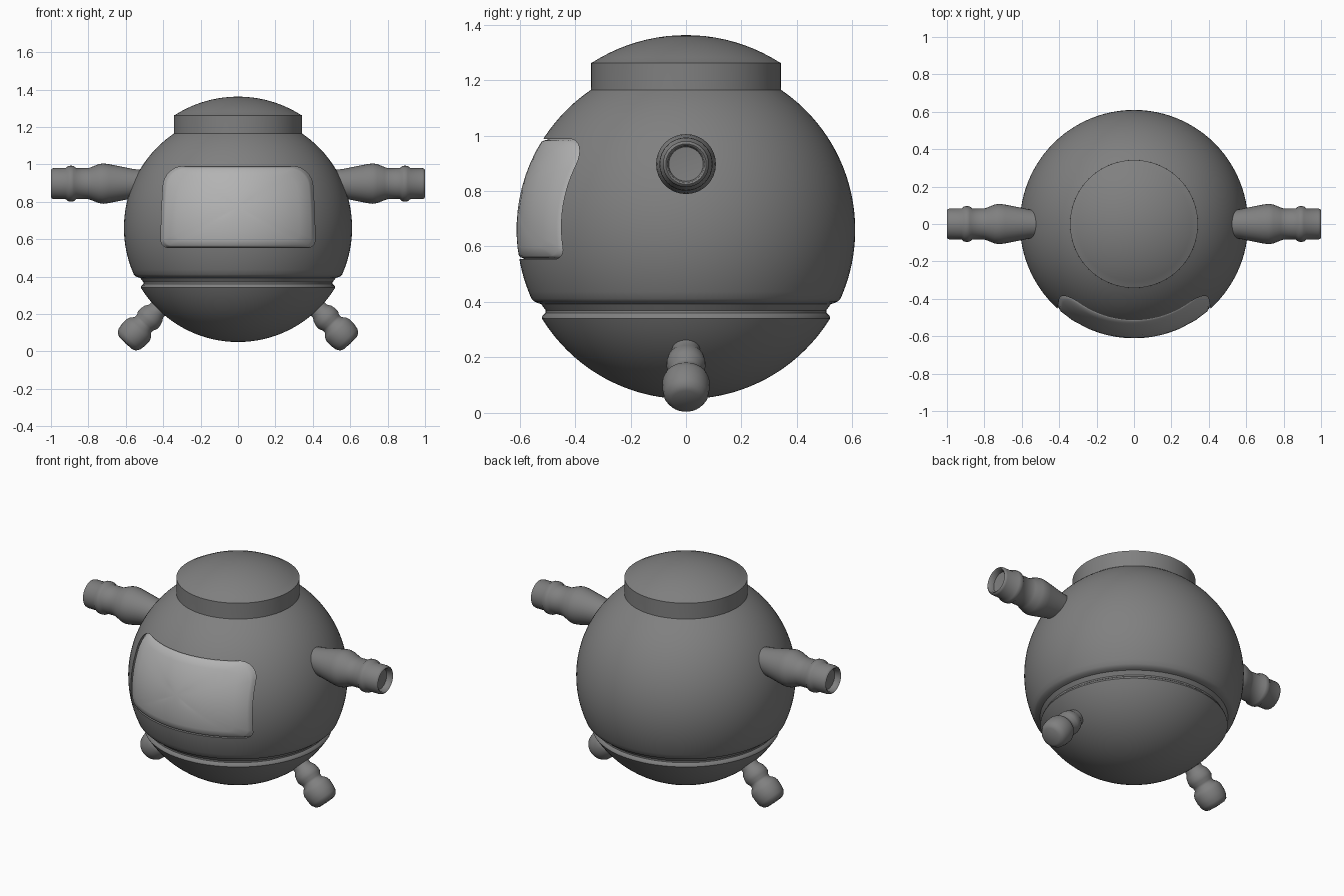
import bpy, bmesh, math
from mathutils import Vector, Matrix

if "Cube" in bpy.data.objects:
    bpy.data.objects.remove(bpy.data.objects["Cube"])

CZ, R = 0.66, 0.61          # centre height and radius of the round hull


def material(name, v):
    m = bpy.data.materials.new(name)
    m.diffuse_color = (v, v, v, 1)
    m.use_nodes = True
    m.node_tree.nodes["Principled BSDF"].inputs["Base Color"].default_value = m.diffuse_color
    return m


GREY = material("hull grey", 0.215)
LIGHT = material("window light grey", 0.45)


def finish(name, bm, mat, angle=35):
    bmesh.ops.remove_doubles(bm, verts=bm.verts, dist=1e-5)
    bmesh.ops.recalc_face_normals(bm, faces=bm.faces)
    me = bpy.data.meshes.new(name)
    bm.to_mesh(me)
    bm.free()
    ob = bpy.data.objects.new(name, me)
    bpy.context.collection.objects.link(ob)
    me.materials.append(mat)
    smooth(ob, angle)
    return ob


def smooth(ob, angle=35):
    bpy.ops.object.select_all(action='DESELECT')
    ob.select_set(True)
    bpy.context.view_layer.objects.active = ob
    bpy.ops.object.shade_smooth_by_angle(angle=math.radians(angle))


def lathe(name, profile, mat, segs, origin=(0, 0, 0), axis=(0, 0, 1), angle=35):
    """Spin (radius, distance) points around an axis."""
    bm = bmesh.new()
    vs = [bm.verts.new((r, 0, h)) for r, h in profile]
    es = [bm.edges.new(p) for p in zip(vs, vs[1:])]
    bmesh.ops.spin(bm, geom=vs + es, cent=(0, 0, 0), axis=(0, 0, 1),
                   angle=2 * math.pi, steps=segs)
    rot = Vector((0, 0, 1)).rotation_difference(Vector(axis)).to_matrix().to_4x4()
    bmesh.ops.transform(bm, matrix=Matrix.Translation(origin) @ rot, verts=bm.verts)
    return finish(name, bm, mat, angle)


def arc(z0, z1, n, cz=CZ, rad=R):
    """Points on a circle between two heights."""
    a0, a1 = (math.asin(max(-1, min(1, (z - cz) / rad))) for z in (z0, z1))
    angs = [a0 + (a1 - a0) * i / n for i in range(n + 1)]
    return [(abs(rad * math.cos(a)), cz + rad * math.sin(a)) for a in angs]


# Hull: bowl, belt groove, upper shell, collar and domed lid
cap_r = 0.628
profile = arc(CZ - R, 0.33, 18)
profile += [(0.52, 0.341), (0.517, 0.351), (0.506, 0.361), (0.506, 0.370),
            (0.522, 0.392), (0.535, 0.396), (0.548, 0.402)]
profile += arc(0.412, 1.165, 32) + [(0.342, 1.18), (0.342, 1.262)]
profile += arc(1.264, 1.362, 10, 1.362 - cap_r, cap_r)
profile[0], profile[-1] = (0, CZ - R), (0, 1.362)
hull = lathe("hull", profile, GREY, 96)


# Window outline: rounded rectangle, tighter corners below, narrower above
def outline():
    w, z0, z1 = 0.412, 0.555, 0.988
    pts = []
    for sx, zc, r, a0 in ((1, z1, .1, 0), (-1, z1, .1, 90),
                          (-1, z0, .04, 180), (1, z0, .04, 270)):
        cx = sx * (w - r)
        cz = zc - r if zc == z1 else zc + r
        for i in range(9):
            a = math.radians(a0 + 90 * i / 8)
            pts.append((cx + r * math.cos(a), cz + r * math.sin(a)))
    dense = []
    for p, q in zip(pts, pts[1:] + pts[:1]):
        n = max(1, round(math.dist(p, q) / 0.035))
        dense += [(p[0] + (q[0] - p[0]) * i / n, p[1] + (q[1] - p[1]) * i / n)
                  for i in range(n)]
    return [(x * (1 - 0.05 * ((z - z0) / (z1 - z0)) ** 2), z) for x, z in dense]


def patch(bm, rings):
    """Concentric outline loops projected on spheres; rings are (scale, radius)."""
    pts, loops, c = outline(), [], 0.77
    for s, rad in rings:
        loop = []
        for x, z in pts:
            x, z = x * s, c + (z - c) * s
            loop.append(bm.verts.new((x, -math.sqrt(rad**2 - x*x - (z - CZ)**2), z)))
        loops.append(loop)
    for a, b in zip(loops, loops[1:]):
        for i in range(len(a)):
            j = (i + 1) % len(a)
            bm.faces.new((a[i], a[j], b[j], b[i]))
    rad = rings[-1][1]
    mid = bm.verts.new((0, -math.sqrt(rad**2 - (c - CZ)**2), c))
    last = loops[-1]
    for i in range(len(last)):
        bm.faces.new((last[i], last[(i + 1) % len(last)], mid))
    return loops[0]


# Shallow pocket in the hull
bm = bmesh.new()
rim = patch(bm, [(s, 0.590) for s in (1, .8, .6, .4, .2)])
front = [bm.verts.new((v.co.x, -0.8, v.co.z)) for v in rim]
for i in range(len(rim)):
    j = (i + 1) % len(rim)
    bm.faces.new((rim[i], rim[j], front[j], front[i]))
bm.faces.new(front)
cutter = finish("window_cutter", bm, GREY)
cutter.hide_render = True
mod = hull.modifiers.new("pocket", 'BOOLEAN')
mod.operation, mod.solver, mod.object = 'DIFFERENCE', 'EXACT', cutter
bpy.context.view_layer.objects.active = hull
bpy.ops.object.modifier_apply(modifier=mod.name)
bpy.data.objects.remove(cutter)
smooth(hull)

# Window pane with a softly rounded edge
bm = bmesh.new()
patch(bm, [(1, 0.592), (.985, 0.597), (.972, 0.605), (.95, 0.610),
           (.8, 0.611), (.6, 0.611), (.4, 0.611), (.2, 0.611)])
finish("window", bm, LIGHT, 60)

# Arms with a hollow tip, and stubby legs with round feet
ARM = [(0, .50), (.072, .50), (.078, .56), (.104, .69), (.108, .72), (.104, .745),
       (.088, .785), (.083, .80), (.083, .865), (.094, .878), (.096, .893),
       (.094, .908), (.083, .922), (.083, .985), (.080, .995), (.073, 1.0),
       (.066, .995), (.062, .965), (0, .96)]
LEG = [(0, -.08), (.052, -.08), (.05, 0), (.052, .03), (.064, .05), (.07, .075),
       (.07, .095), (.060, .115), (.060, .13), (.078, .15), (.085, .17),
       (.085, .205), (.080, .235), (.068, .255), (.05, .264), (0, .267)]
for side, sx in (("left", -1), ("right", 1)):
    lathe(side + "_arm", ARM, GREY, 32, (0, 0, 0.897), (sx, 0, 0), 50)
    lathe(side + "_leg", LEG, GREY, 32, (sx * .418, 0, .236),
          (sx * .69, 0, -.724), 60)
